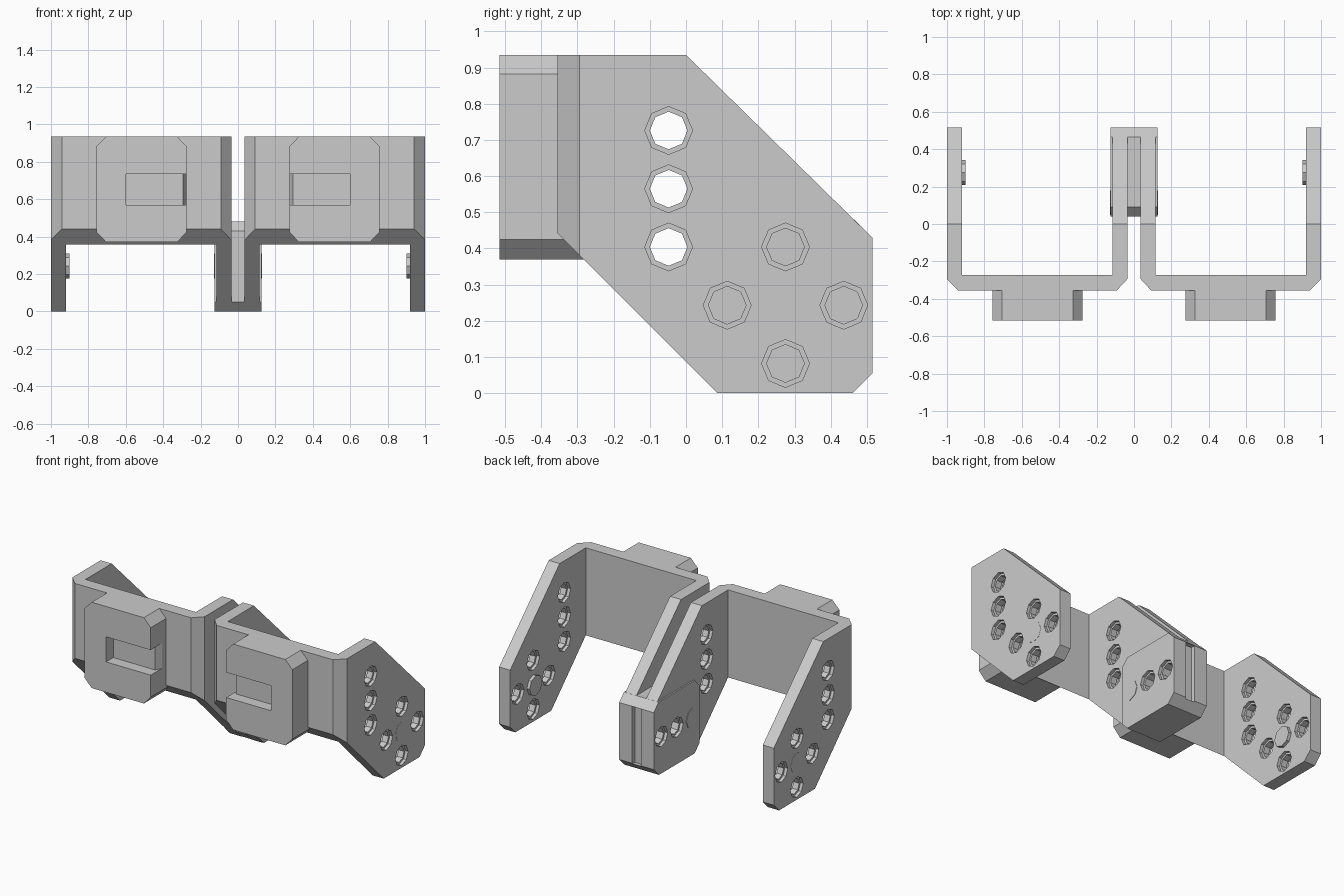
import bpy, bmesh, math

if "Cube" in bpy.data.objects:
    bpy.data.objects.remove(bpy.data.objects["Cube"])

AXES = {'x': lambda u, v, w: (w, u, v),
        'y': lambda u, v, w: (u, w, v),
        'z': lambda u, v, w: (u, v, w)}


def loft(bm, rings):
    """Join equal-length rings of points into a closed solid."""
    vs = [[bm.verts.new(p) for p in ring] for ring in rings]
    n = len(vs[0])
    for a, b in zip(vs, vs[1:]):
        for i in range(n):
            j = (i + 1) % n
            bm.faces.new((a[i], a[j], b[j], b[i]))
    bm.faces.new(vs[0][::-1])
    bm.faces.new(vs[-1])


def prism(bm, pts, axis, a, b):
    loft(bm, [[AXES[axis](u, v, w) for u, v in pts] for w in (a, b)])


def rod(bm, y, z, profile):
    """Eight-sided turned shape along x; profile is (x, radius) pairs."""
    loft(bm, [[(x, y + r * math.cos(k * math.pi / 4), z + r * math.sin(k * math.pi / 4))
               for k in range(8)] for x, r in profile])


def finish(bm, name):
    bmesh.ops.recalc_face_normals(bm, faces=bm.faces)
    me = bpy.data.meshes.new(name)
    bm.to_mesh(me)
    bm.free()
    ob = bpy.data.objects.new(name, me)
    bpy.context.collection.objects.link(ob)
    return ob


def apply(ob, mod):
    bpy.context.view_layer.objects.active = ob
    bpy.ops.object.modifier_apply(modifier=mod.name)


def boolean(ob, bm, op='DIFFERENCE'):
    cutter = finish(bm, "cutter")
    cutter.hide_render = True
    mod = ob.modifiers.new("cut", 'BOOLEAN')
    mod.operation, mod.solver, mod.object = op, 'EXACT', cutter
    apply(ob, mod)
    bpy.data.objects.remove(cutter)


def mirror(ob):
    mod = ob.modifiers.new("mirror", 'MIRROR')
    mod.use_mirror_merge = False
    apply(ob, mod)


R, RI, STEP = 0.066, 0.052, 0.02   # counterbore radius, bore radius, step depth
CY, CZ, P = 0.275, 0.243, 0.161    # hole pattern centre and pitch


def through_hole(bm, y, z, a, b):
    rod(bm, y, z, [(a - .02, R), (a + STEP, R), (a + STEP, RI),
                   (b - STEP, RI), (b - STEP, R), (b + .02, R)])


# U-shaped bracket: plan outline trimmed by the angled side outline
bm = bmesh.new()
prism(bm, [(.036, .6), (.036, -.295), (.092, -.355), (.94, -.355), (1, -.295), (1, .6),
           (.92, .6), (.92, -.272), (.116, -.272), (.116, .6)], 'z', -.1, 1.1)
bracket = finish(bm, "bracket")
bm = bmesh.new()
prism(bm, [(-.4, .935), (0, .935), (.515, .43), (.515, .055), (.46, 0),
           (.087, 0), (-.4, .487)], 'x', -.1, 1.1)
boolean(bracket, bm, 'INTERSECT')

# peg holes in both arms
bm = bmesh.new()
for i in range(3):
    for a, b in ((.036, .116), (.92, 1)):
        through_hole(bm, -.048, CZ + P * (i + 1), a, b)
for dy, dz in ((P, 0), (-P, 0), (0, P), (0, -P)):
    through_hole(bm, CY + dy, CZ + dz, .92, 1)
boolean(bracket, bm)
mirror(bracket)

# round studs on the inner side of the outer arms
bm = bmesh.new()
rod(bm, CY, CZ, [(.9, R), (1.001, R)])
mirror(finish(bm, "arm_stud"))

# front pads with a slot opening towards the middle
bm = bmesh.new()
prism(bm, [(.275, .425), (.325, .37), (.705, .37), (.757, .425),
           (.757, .882), (.705, .935), (.325, .935), (.275, .882)], 'y', -.515, -.28)
pad = finish(bm, "front_pad")
bm = bmesh.new()
prism(bm, [(.2, -.6), (.6, -.6), (.6, -.44), (.295, -.44), (.275, -.4), (.2, -.4)],
      'z', .57, .735)
boolean(pad, bm)
mirror(pad)

# centre block joining the two inner arms
bm = bmesh.new()
prism(bm, [(.09, 0), (.04, .05), (.04, .43), (.09, .48),
           (.465, .48), (.515, .43), (.515, .055), (.46, 0)], 'x', -.126, .126)
block = finish(bm, "centre_block")
bm = bmesh.new()
for s in (-1, 1):
    for y in (CY, CY + P):
        rod(bm, y, CZ, [(s * .15, R), (s * .106, R), (s * .106, RI), (s * .05, RI)])
prism(bm, [(-.033, .485), (.033, .485), (.033, .6), (-.033, .6)], 'z', .05, .43)
boolean(block, bm)

# the inner arms end inside the block, so clear the bores there too
bm = bmesh.new()
for s in (-1, 1):
    for y in (CY, CY + P):
        rod(bm, y, CZ, [(s * .15, R), (s * .106, R), (s * .106, RI), (s * .05, RI)])
boolean(bracket, bm)

# flat studs on the sides of the centre block
bm = bmesh.new()
rod(bm, CY - P, CZ, [(.1, R), (.129, R)])
mirror(finish(bm, "block_stud"))
